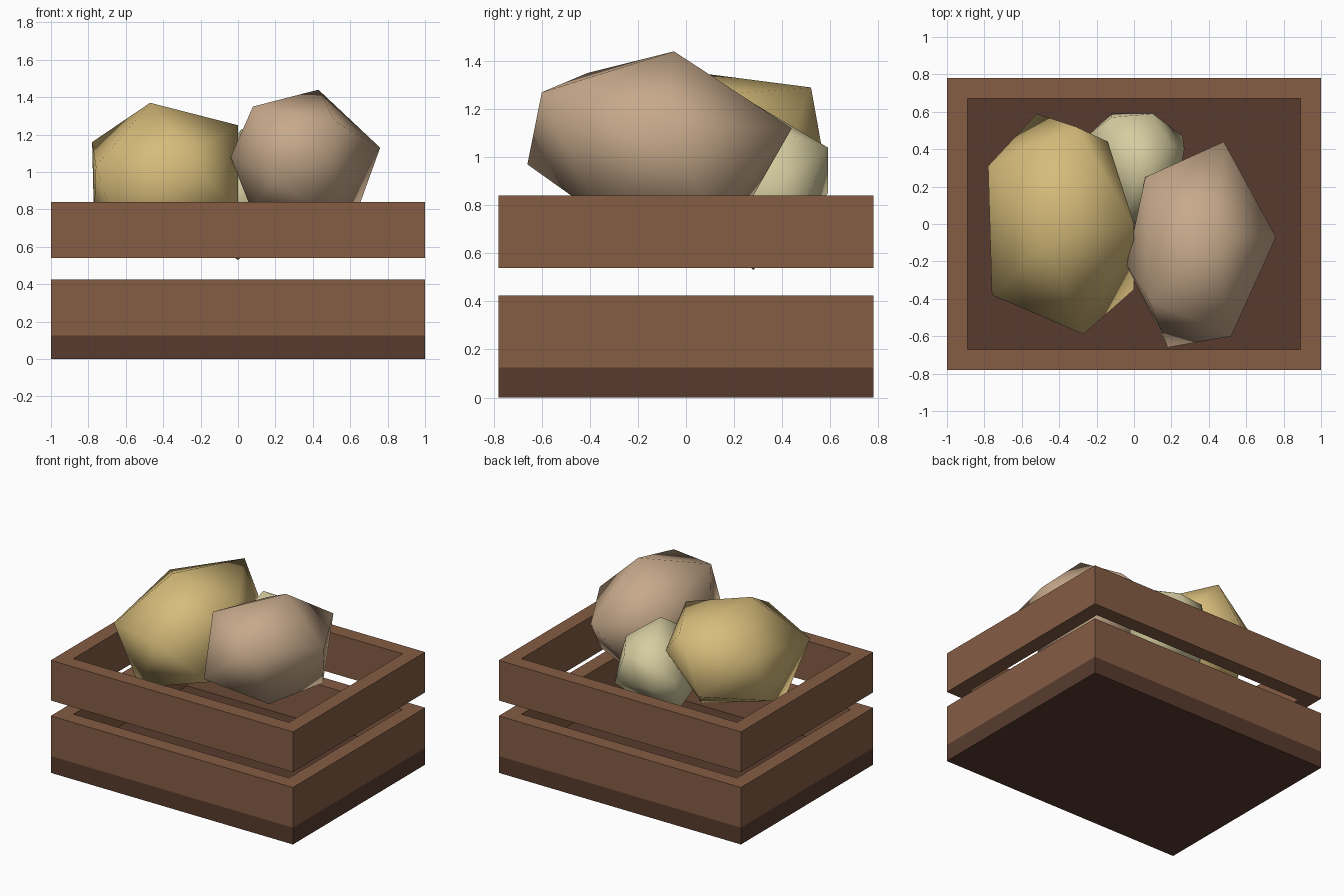
import bpy, bmesh

if "Cube" in bpy.data.objects:
    bpy.data.objects.remove(bpy.data.objects["Cube"])


def material(name, rgb):
    m = bpy.data.materials.new(name)
    lin = [(c / 255 / 12.92) if c < 11 else ((c / 255 + 0.055) / 1.055) ** 2.4 for c in rgb]
    m.diffuse_color = (*lin, 1)
    m.use_nodes = True
    m.node_tree.nodes["Principled BSDF"].inputs["Base Color"].default_value = m.diffuse_color
    return m


WOOD = material("mid brown wood", (133, 93, 68))
DARK = material("dark brown wood", (88, 59, 46))
GOLD = material("golden skin", (214, 187, 122))
TAN = material("tan skin", (199, 169, 139))
PALE = material("pale skin", (214, 205, 160))

HX, HY, WALL = 1.0, 0.78, 0.11


def finish(name, bm, mat, smooth=False):
    bmesh.ops.recalc_face_normals(bm, faces=bm.faces[:])
    me = bpy.data.meshes.new(name)
    bm.to_mesh(me)
    bm.free()
    me.materials.append(mat)
    for p in me.polygons:
        p.use_smooth = smooth
    ob = bpy.data.objects.new(name, me)
    bpy.context.collection.objects.link(ob)
    return ob


def frame(name, z0, z1):
    """Rectangular open ring of boards."""
    bm = bmesh.new()
    corners = [(-1, -1), (1, -1), (1, 1), (-1, 1)]
    rows = [[bm.verts.new((sx * (HX - inset), sy * (HY - inset), z)) for sx, sy in corners]
            for inset, z in ((0, z0), (0, z1), (WALL, z1), (WALL, z0))]
    for r in range(4):
        a, b = rows[r], rows[(r + 1) % 4]
        for i in range(4):
            j = (i + 1) % 4
            bm.faces.new((a[i], a[j], b[j], b[i]))
    return finish(name, bm, WOOD)


def potato(name, points, mat):
    """Lumpy vegetable as the hull around a few bumps."""
    bm = bmesh.new()
    for p in points:
        bm.verts.new(p)
    res = bmesh.ops.convex_hull(bm, input=bm.verts[:])
    loose = [v for v in bm.verts if not v.link_faces]
    bmesh.ops.delete(bm, geom=loose, context='VERTS')
    return finish(name, bm, mat, True)


# Crate floor
bm = bmesh.new()
bmesh.ops.create_cube(bm, size=1)
for v in bm.verts:
    v.co = (v.co.x * 2 * HX, v.co.y * 2 * HY, (v.co.z + 0.5) * 0.125)
finish("crate_floor", bm, DARK)

# Crate walls
frame("lower_boards", 0.125, 0.425)
frame("upper_boards", 0.54, 0.84)

# Potatoes
potato("golden_potato", [
    (-0.31, 0.52, 1.29), (-0.47, -0.10, 1.37), (-0.76, -0.38, 1.03), (-0.78, 0.31, 1.16),
    (-0.60, -0.30, 0.56), (-0.14, 0.44, 1.09), (0.0, 0.0, 1.25), (-0.27, -0.59, 1.09),
    (0.0, -0.35, 0.78), (-0.52, 0.59, 0.90), (-0.20, 0.10, 0.58), (-0.77, 0.10, 0.75)], GOLD)

potato("tan_potato", [
    (0.43, -0.05, 1.44), (0.76, -0.07, 1.13), (0.18, -0.66, 0.97), (0.52, -0.60, 1.27),
    (0.08, -0.41, 1.35), (-0.04, -0.22, 1.08), (0.48, 0.44, 1.12), (0.06, 0.25, 1.20),
    (0.63, 0.10, 0.77), (0.50, -0.35, 0.75), (0.25, 0.20, 0.70), (0.08, -0.10, 0.78)], TAN)

potato("pale_potato", [
    (0.02, 0.27, 1.23), (0.20, 0.42, 1.10), (0.27, 0.40, 0.90), (0.26, 0.47, 0.75),
    (0.10, 0.59, 1.04), (-0.12, 0.59, 0.85), (-0.12, 0.57, 1.04), (-0.24, 0.48, 0.90),
    (-0.24, 0.40, 0.68), (0.0, 0.28, 0.53), (0.20, 0.15, 0.70), (-0.20, 0.05, 0.80),
    (0.20, 0.05, 0.95), (-0.05, 0.0, 1.05)], PALE)
